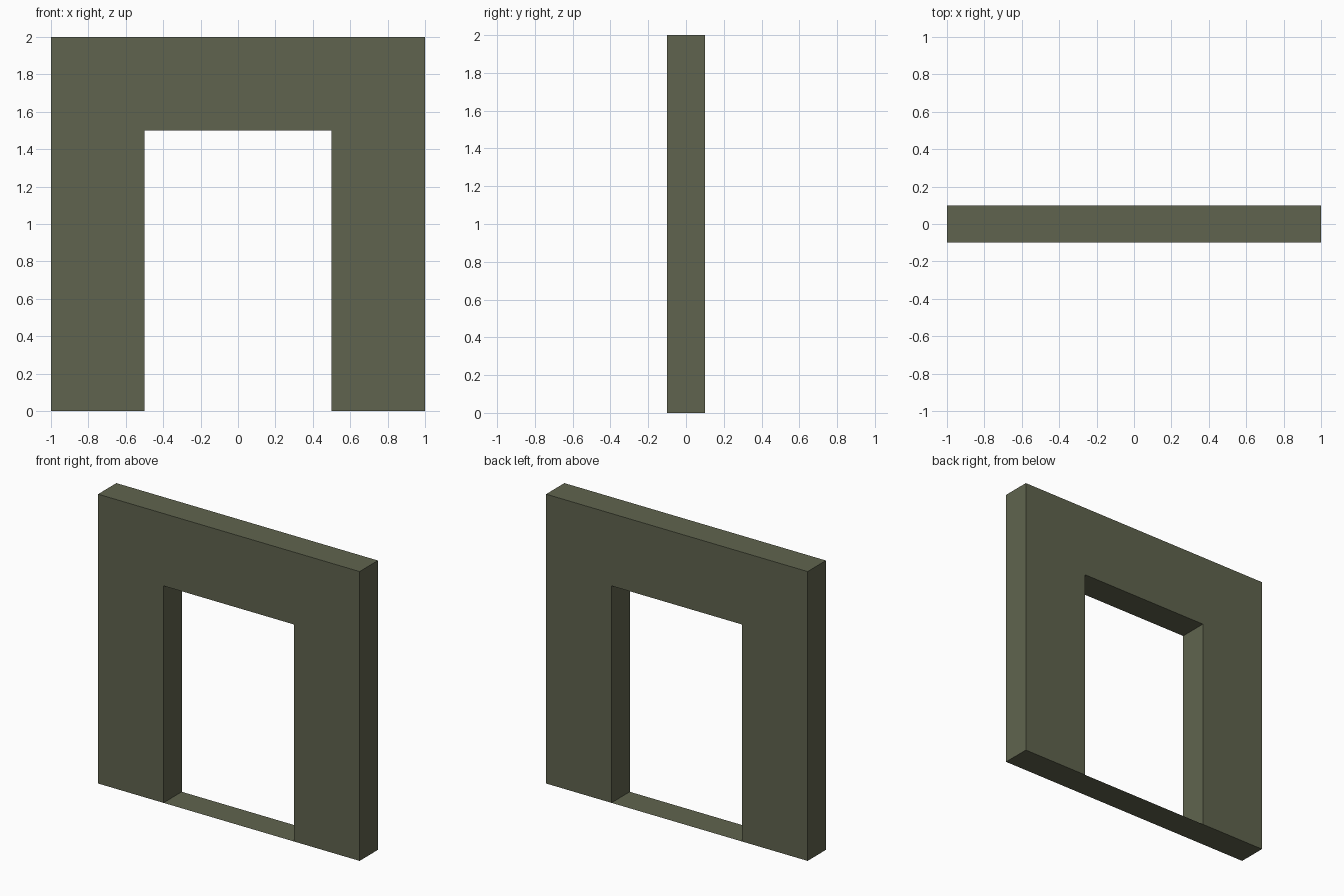
import bpy, bmesh

if "Cube" in bpy.data.objects:
    bpy.data.objects.remove(bpy.data.objects["Cube"])

W, H, D = 1.0, 2.0, 0.1      # half width, height, half depth
DW, DH = 0.5, 1.5            # half width and height of the doorway

mat = bpy.data.materials.new("olive_grey")
mat.diffuse_color = (0.117, 0.127, 0.077, 1.0)
mat.use_nodes = True
mat.node_tree.nodes["Principled BSDF"].inputs["Base Color"].default_value = mat.diffuse_color


def add_object(name, bm):
    mesh = bpy.data.meshes.new(name)
    bm.to_mesh(mesh)
    bm.free()
    mesh.materials.append(mat)
    obj = bpy.data.objects.new(name, mesh)
    bpy.context.collection.objects.link(obj)
    return obj


# Wall: doorway outline pushed through the depth
half = [(W, 0), (W, H)]
inner = [(DW, DH), (DW, 0)]
profile = ([(-x, z) for x, z in half] + half[::-1]
           + inner[::-1] + [(-x, z) for x, z in inner])
bm = bmesh.new()
front = bm.faces.new([bm.verts.new((x, -D, z)) for x, z in profile])
ext = bmesh.ops.extrude_face_region(bm, geom=[front], use_keep_orig=True)
bmesh.ops.translate(bm, vec=(0, 2 * D, 0),
                    verts=[v for v in ext["geom"] if isinstance(v, bmesh.types.BMVert)])
bmesh.ops.recalc_face_normals(bm, faces=bm.faces)
add_object("doorway_wall", bm)

# Threshold: paper-thin sheet closing the underside of the doorway
bm = bmesh.new()
corners = [(-DW, -D), (-DW, D), (DW, D), (DW, -D)]
bm.faces.new([bm.verts.new((x, y, 0)) for x, y in corners])
add_object("threshold", bm)
